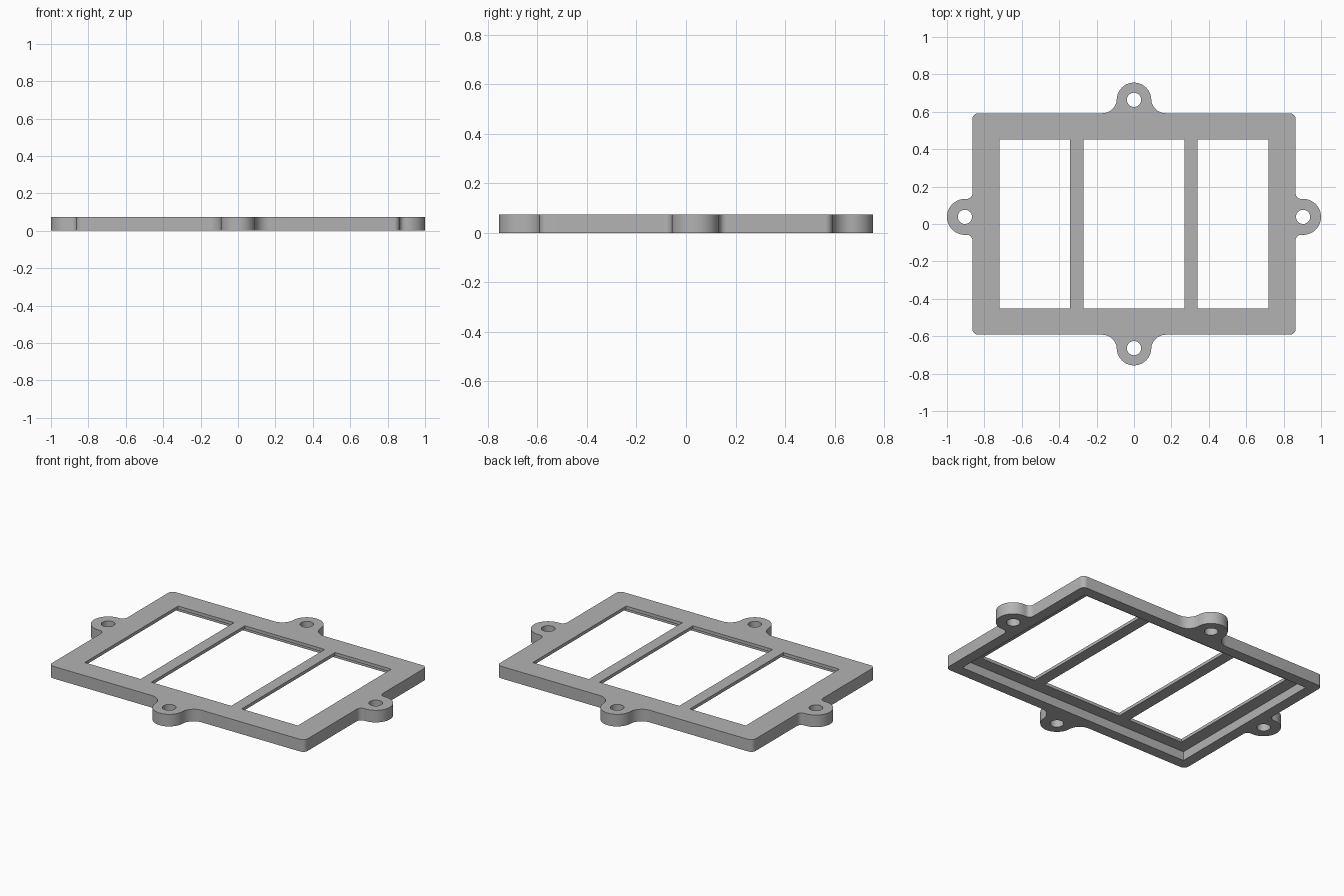
import bpy, bmesh, math

if "Cube" in bpy.data.objects:
    bpy.data.objects.remove(bpy.data.objects["Cube"])

HX, HY, CORNER = 0.864, 0.592, 0.03      # frame half size and corner radius
TOP, LEDGE = 0.074, 0.055                # full height, underside of the thin panel
RIM = 0.066                              # width of the deep outer rim
EAR_Y = 0.038                            # side ears sit slightly off centre


def arc(cx, cy, r, a0, a1, n):
    return [(cx + r * math.cos(math.radians(a0 + (a1 - a0) * i / n)),
             cy + r * math.sin(math.radians(a0 + (a1 - a0) * i / n)))
            for i in range(n + 1)]


def ear(dist, r, fillet, edge):
    """Ear outline pointing to +x, running from -y to +y, blended into the edge."""
    f = edge + fillet
    return (arc(f, -r - fillet, fillet, 180, 90, 10)
            + arc(dist, 0, r, -90, 90, 28)
            + arc(f, r + fillet, fillet, 270, 180, 10))


def turn(pts, deg, dy=0.0):
    c, s = math.cos(math.radians(deg)), math.sin(math.radians(deg))
    return [(x * c - y * s, x * s + y * c + dy) for x, y in pts]


def rect(x0, x1, y0, y1):
    return [(x0, y0), (x1, y0), (x1, y1), (x0, y1)]


def circle(cx, cy, r, n=32):
    return arc(cx, cy, r, 0, 360, n)[:-1]


# Outer outline, anticlockwise from the right side
side = ear(0.904, 0.096, 0.03, HX)
end = ear(0.664, 0.092, 0.078, HY)
ix, iy = HX - CORNER, HY - CORNER
outline = (turn(side, 0, EAR_Y) + arc(ix, iy, CORNER, 0, 90, 6)
           + turn(end, 90) + arc(-ix, iy, CORNER, 90, 180, 6)
           + turn(side, 180, EAR_Y) + arc(-ix, -iy, CORNER, 180, 270, 6)
           + turn(end, 270) + arc(ix, -iy, CORNER, 270, 360, 6))

# Screw holes, windows and the recess in the underside
holes = [circle(x, y, 0.038) for x, y in
         ((0.904, EAR_Y), (-0.904, EAR_Y), (0, 0.664), (0, -0.664))]
windows = [rect(a, b, -0.451, 0.451) for a, b in
           ((-0.72, -0.342), (-0.27, 0.27), (0.34, 0.72))]
recess = rect(-HX + RIM, HX - RIM, -HY + RIM, HY - RIM)

bm = bmesh.new()


def ring(pts, z):
    vs = [bm.verts.new((x, y, z)) for x, y in pts]
    for i, v in enumerate(vs):
        bm.edges.new((v, vs[i - 1]))
    return vs


def wall(lo, hi):
    for i in range(len(lo)):
        bm.faces.new((lo[i - 1], lo[i], hi[i], hi[i - 1]))


def cap(rings):
    edges = [bm.edges.get((r[i - 1], r[i])) for r in rings for i in range(len(r))]
    bmesh.ops.triangle_fill(bm, use_beauty=True, edges=edges, normal=(0, 0, 1))


# Rings at each level
low_out, top_out = ring(outline, 0), ring(outline, TOP)
low_holes = [ring(h, 0) for h in holes]
top_holes = [ring(h, TOP) for h in holes]
low_rec, high_rec = ring(recess, 0), ring(recess, LEDGE)
low_win = [ring(w, LEDGE) for w in windows]
top_win = [ring(w, TOP) for w in windows]

# Flat surfaces: rim underside, recess ceiling, top
cap([low_out, low_rec] + low_holes)
cap([high_rec] + low_win)
cap([top_out] + top_holes + top_win)

# Upright walls
wall(low_out, top_out)
wall(low_rec, high_rec)
for lo, hi in zip(low_holes + low_win, top_holes + top_win):
    wall(lo, hi)
bmesh.ops.recalc_face_normals(bm, faces=bm.faces[:])

mesh = bpy.data.meshes.new("mounting_frame")
bm.to_mesh(mesh)
bm.free()
frame = bpy.data.objects.new("mounting_frame", mesh)
bpy.context.collection.objects.link(frame)

grey = bpy.data.materials.new("plain_grey")
grey.diffuse_color = (0.45, 0.45, 0.45, 1)
grey.use_nodes = True
grey.node_tree.nodes["Principled BSDF"].inputs["Base Color"].default_value = grey.diffuse_color
mesh.materials.append(grey)

bpy.context.view_layer.objects.active = frame
frame.select_set(True)
bpy.ops.object.shade_smooth_by_angle(angle=math.radians(30))
